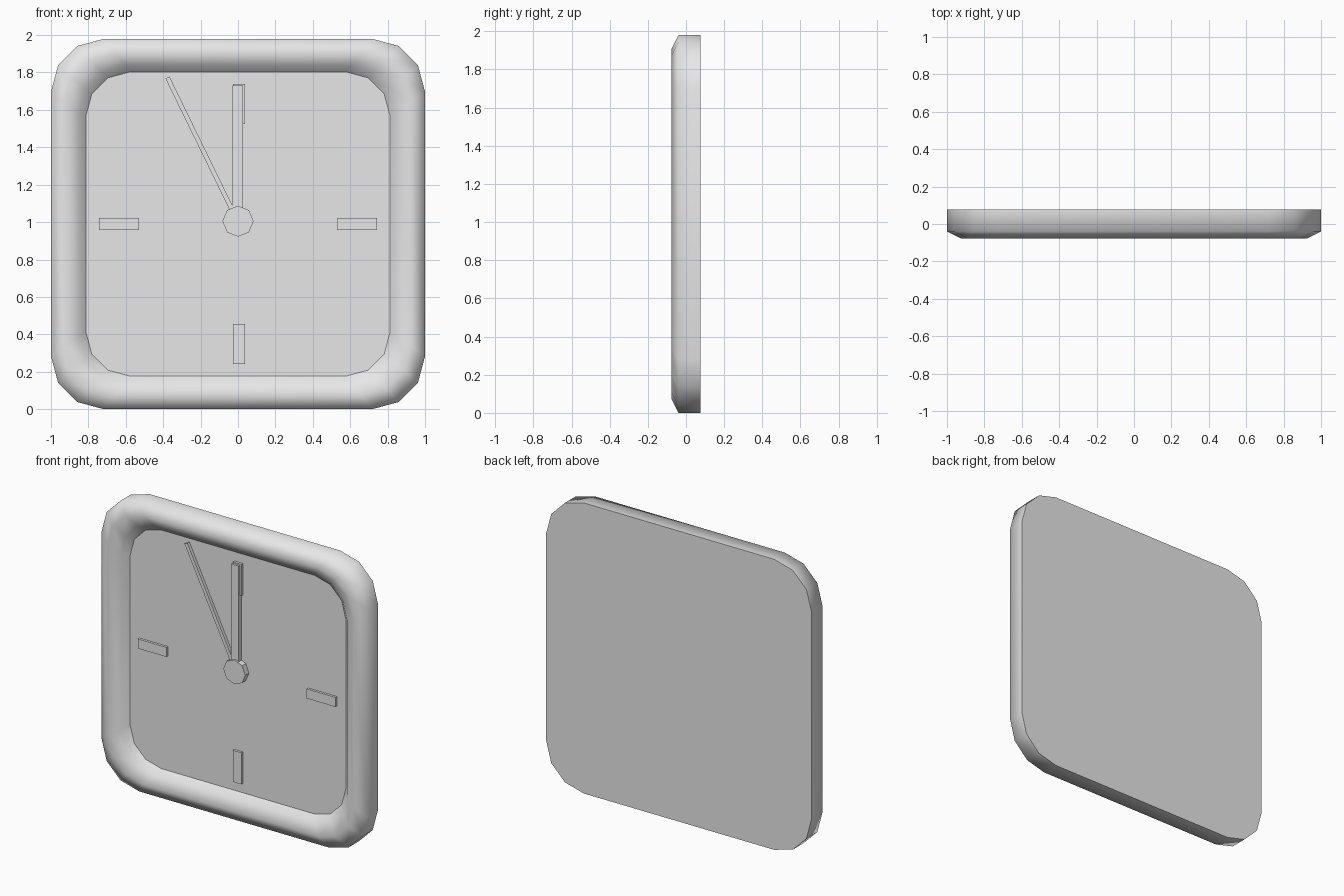
import bpy, bmesh, math
from mathutils import Matrix, Vector

cube = bpy.data.objects.get("Cube")
if cube:
    bpy.data.objects.remove(cube, do_unlink=True)

grey = bpy.data.materials.new("plain grey")
grey.use_nodes = True
colour = (0.8, 0.8, 0.8, 1)
grey.diffuse_color = colour
grey.node_tree.nodes["Principled BSDF"].inputs["Base Color"].default_value = colour

MID = 0.99  # height of the dial centre


def finish(name, bm):
    bmesh.ops.recalc_face_normals(bm, faces=bm.faces)
    mesh = bpy.data.meshes.new(name)
    bm.to_mesh(mesh)
    bm.free()
    mesh.materials.append(grey)
    obj = bpy.data.objects.new(name, mesh)
    bpy.context.collection.objects.link(obj)
    return obj


def rounded_ring(bm, half_x, half_z, radius, y):
    """Rounded square outline with three segments in each corner."""
    ring = []
    for corner, (sx, sz) in enumerate([(1, 1), (-1, 1), (-1, -1), (1, -1)]):
        for step in range(4):
            a = math.radians(90 * corner + 30 * step)
            x = sx * (half_x - radius) + radius * math.cos(a)
            z = sz * (half_z - radius) + radius * math.sin(a)
            ring.append(bm.verts.new((x, y, MID + z)))
    return ring


def block(name, x, z, width, length, front, angle=0):
    """Thin bar standing out from the dial, turned about the y axis."""
    bm = bmesh.new()
    depth = front + 0.01
    matrix = (Matrix.Translation((x, depth / 2 - front, z))
              @ Matrix.Rotation(angle, 4, 'Y')
              @ Matrix.Diagonal((width, depth, length, 1)))
    bmesh.ops.create_cube(bm, size=1, matrix=matrix)
    return finish(name, bm)


# Case: flat back, straight side, rounded rim and sloping inner wall
bm = bmesh.new()
profile = [(1.0, 0.99, 0.283, 0.077), (1.0, 0.99, 0.283, -0.04),
           (0.925, 0.915, 0.265, -0.077), (0.85, 0.85, 0.25, -0.04),
           (0.813, 0.813, 0.235, 0.0)]
rings = [rounded_ring(bm, *p) for p in profile]
for a, b in zip(rings, rings[1:]):
    for i in range(len(a)):
        j = (i + 1) % len(a)
        bm.faces.new((a[i], a[j], b[j], b[i]))
bm.faces.new(rings[0])
dial = bm.faces.new(rings[-1])
bmesh.ops.recalc_face_normals(bm, faces=bm.faces)
dial_edges = list(dial.edges)
for edge in dial_edges:
    edge.smooth = False
case = finish("clock_case", bm)

# Smooth the rim but keep the back edge and dial outline crisp
bpy.ops.object.select_all(action='DESELECT')
case.select_set(True)
bpy.context.view_layer.objects.active = case
bpy.ops.object.shade_smooth_by_angle(angle=math.radians(75), keep_sharp_edges=True)

# Quarter-hour markers
for name, angle in [("top", 0), ("left", 90), ("bottom", 180), ("right", 270)]:
    a = math.radians(angle)
    block(name + "_marker", 0.637 * math.sin(a) + 0.005 * abs(math.cos(a)),
          MID + 0.005 * math.cos(a) + 0.637 * math.cos(a) - 0.0 * a,
          0.065, 0.215, 0.016, a)

# Hands
hub = Vector((0, 0, 1.0))
block("wide_hand", -0.002, hub.z + 0.365, 0.057, 0.73, 0.03)
tilt = math.radians(-26)
reach = 0.86
block("thin_hand", reach / 2 * math.sin(tilt), hub.z + reach / 2 * math.cos(tilt),
      0.024, reach, 0.022, tilt)

# Eight-sided hub
bm = bmesh.new()
bmesh.ops.create_cone(bm, cap_ends=True, segments=8, radius1=0.083, radius2=0.083,
                      depth=0.05, matrix=Matrix.Translation((0, -0.015, 1.005))
                      @ Matrix.Rotation(math.pi / 2, 4, 'X'))
finish("hand_hub", bm)
